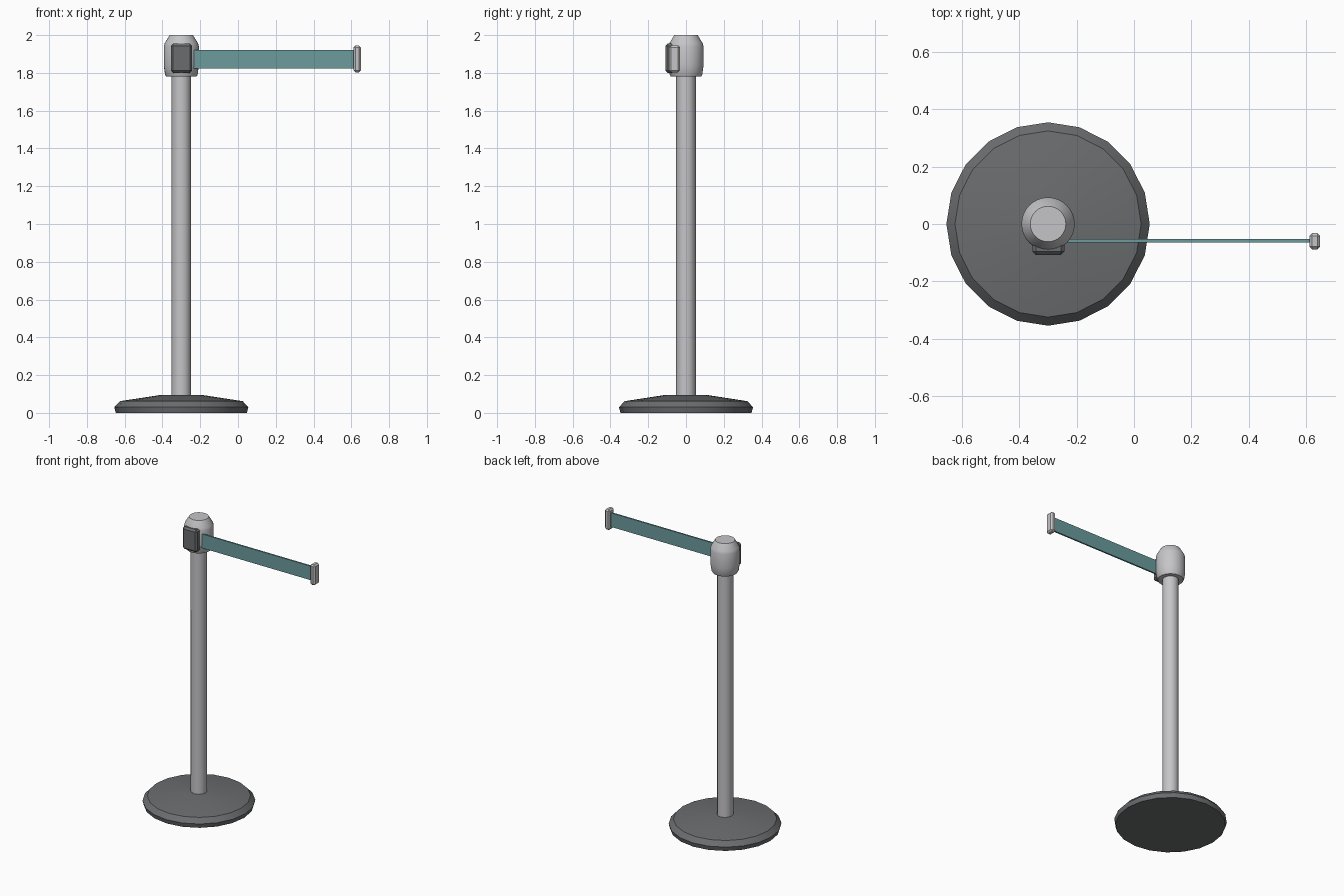
import bpy
import math

cube = bpy.data.objects.get("Cube")
if cube:
    bpy.data.objects.remove(cube, do_unlink=True)

POST_X = -0.30


def make_material(name, rgb):
    mat = bpy.data.materials.new(name)
    mat.use_nodes = True
    colour = (*rgb, 1.0)
    mat.diffuse_color = colour
    for node in mat.node_tree.nodes:
        if node.type == 'BSDF_PRINCIPLED':
            node.inputs["Base Color"].default_value = colour
    return mat


metal = make_material("light grey metal", (0.56, 0.56, 0.58))
dark = make_material("dark grey", (0.145, 0.152, 0.158))
teal = make_material("teal webbing", (0.15, 0.33, 0.34))


def finish(obj, mat, angle):
    obj.data.materials.append(mat)
    bpy.ops.object.select_all(action='DESELECT')
    obj.select_set(True)
    bpy.context.view_layer.objects.active = obj
    bpy.ops.object.shade_smooth_by_angle(angle=math.radians(angle))


def lathe(name, profile, sides, mat, angle=30):
    """Closed solid turned around the post axis from (radius, height) pairs."""
    verts, faces = [], []
    for radius, z in profile:
        for i in range(sides):
            a = math.tau * i / sides
            verts.append((radius * math.cos(a), radius * math.sin(a), z))
    for ring in range(len(profile) - 1):
        low, high = ring * sides, (ring + 1) * sides
        for i in range(sides):
            j = (i + 1) % sides
            faces.append((low + i, low + j, high + j, high + i))
    faces.append(tuple(reversed(range(sides))))
    faces.append(tuple(range(len(verts) - sides, len(verts))))
    mesh = bpy.data.meshes.new(name)
    mesh.from_pydata(verts, [], faces)
    obj = bpy.data.objects.new(name, mesh)
    obj.location.x = POST_X
    bpy.context.collection.objects.link(obj)
    finish(obj, mat, angle)


def box(name, low, high, mat, bevel=0.0):
    """Box between two corners, with optional chamfered edges."""
    centre = [(a + b) / 2 for a, b in zip(low, high)]
    bpy.ops.mesh.primitive_cube_add(size=1, location=centre)
    obj = bpy.context.object
    obj.name = name
    obj.scale = [b - a for a, b in zip(low, high)]
    bpy.ops.object.transform_apply(location=False, rotation=False, scale=True)
    if bevel:
        mod = obj.modifiers.new("chamfer", 'BEVEL')
        mod.width = bevel
        mod.segments = 1
        bpy.ops.object.modifier_apply(modifier=mod.name)
    finish(obj, mat, 30)


# Weighted floor base
lathe("base", [(0.347, 0), (0.355, 0.03), (0.325, 0.062), (0.11, 0.095)],
      20, dark)

# Upright post
lathe("post", [(0.052, 0.08), (0.052, 1.80)], 12, metal, 40)

# Rounded head with chamfered top
lathe("head", [(0.08, 1.78), (0.086, 1.79), (0.093, 1.84), (0.093, 1.94),
               (0.088, 1.957), (0.062, 2.0)], 32, metal)

# Belt holder on the front of the head
box("belt_holder", (-0.355, -0.108, 1.80), (-0.243, -0.04, 1.955), dark, 0.012)

# Stretched belt and its end clip
box("belt", (-0.27, -0.064, 1.823), (0.625, -0.053, 1.92), teal)
box("end_clip", (0.612, -0.089, 1.803), (0.65, -0.032, 1.945), metal, 0.01)
